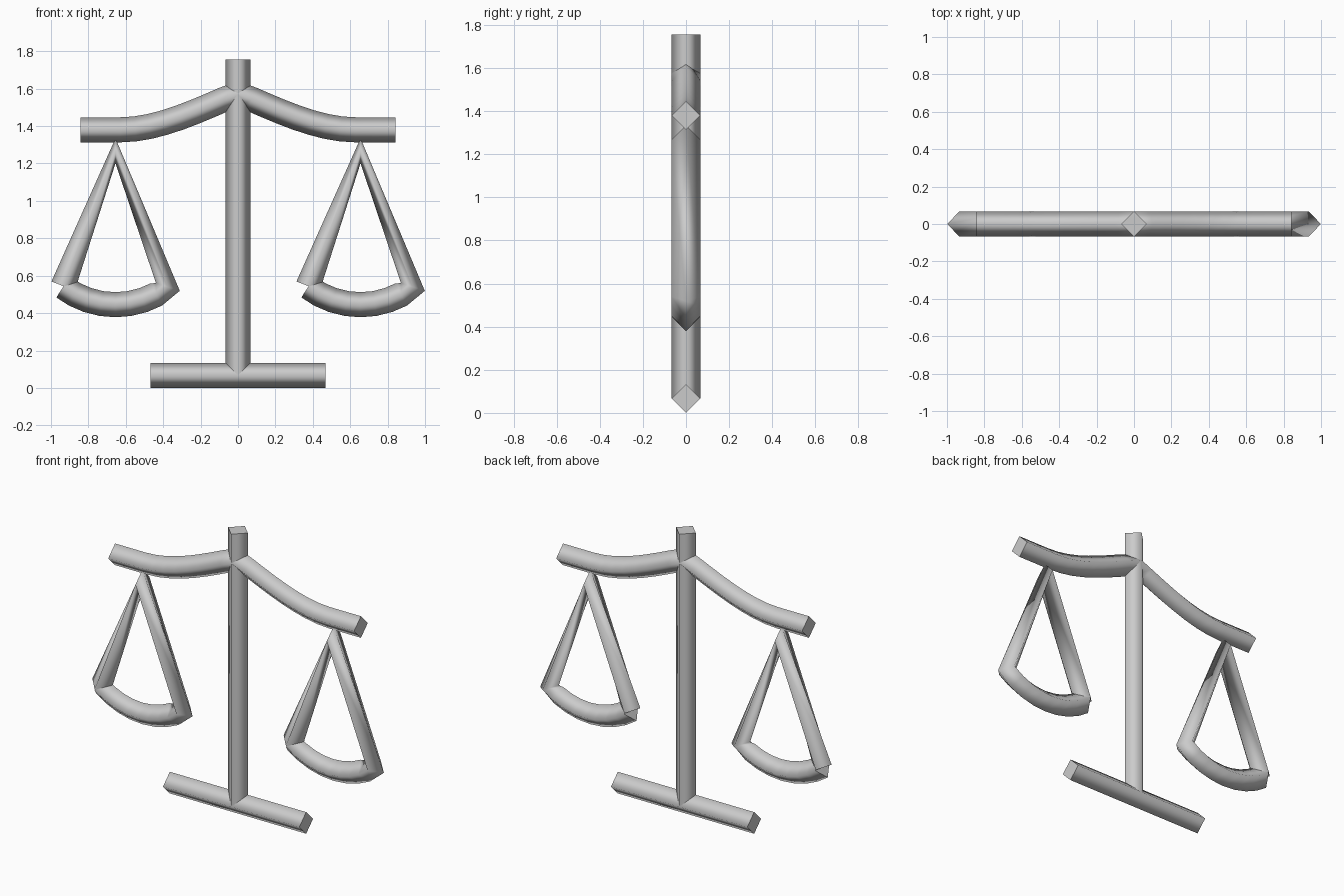
import bpy, bmesh, math
from mathutils import Vector

if "Cube" in bpy.data.objects:
    bpy.data.objects.remove(bpy.data.objects["Cube"])

R = 0.067  # half-diagonal of the square bar

metal = bpy.data.materials.new("grey metal")
metal.diffuse_color = (0.6, 0.6, 0.6, 1)
metal.use_nodes = True
metal.node_tree.nodes["Principled BSDF"].inputs["Base Color"].default_value = metal.diffuse_color


def bar(name, path):
    """Sweep a diamond section along a path of (x, z) points, with flat end caps."""
    pts = [Vector((x, 0, z)) for x, z in path]
    bm = bmesh.new()
    rings = []
    for i, p in enumerate(pts):
        t = Vector()
        if i > 0:
            t += (p - pts[i - 1]).normalized()
        if i < len(pts) - 1:
            t += (pts[i + 1] - p).normalized()
        t.normalize()
        n, y = Vector((-t.z, 0, t.x)) * R, Vector((0, R, 0))
        rings.append([bm.verts.new(p + o) for o in (n, y, -n, -y)])
    for a, b in zip(rings, rings[1:]):
        for k in range(4):
            j = (k + 1) % 4
            bm.faces.new((a[k], a[j], b[j], b[k])).smooth = True
    for ring in (rings[0], rings[-1]):
        cap = bm.faces.new(ring)
        for e in cap.edges:
            e.smooth = False
    bmesh.ops.recalc_face_normals(bm, faces=bm.faces)
    mesh = bpy.data.meshes.new(name)
    bm.to_mesh(mesh)
    bm.free()
    mesh.materials.append(metal)
    obj = bpy.data.objects.new(name, mesh)
    bpy.context.collection.objects.link(obj)
    return obj


def bezier(a, b, c, d, n):
    return [tuple((1 - t) ** 3 * p + 3 * t * (1 - t) ** 2 * q + 3 * t * t * (1 - t) * r + t ** 3 * s
                  for p, q, r, s in zip(a, b, c, d))
            for t in (i / n for i in range(n + 1))]


# Base and post
bar("base", [(-0.467, R), (0.467, R)])
bar("post", [(0, R), (0, 1.755)])

# Beam: curved arm mirrored about the post, with straight tips
arm = bezier((0, 1.575), (0.2, 1.49), (0.42, 1.38), (0.63, 1.38), 8) + [(0.842, 1.38)]
bar("beam", [(-x, z) for x, z in reversed(arm)] + arm[1:])

# Hanging pans: two stays and a curved dish in one bent bar
half, rim, sag = 0.28, 0.54, 0.095
rad = (half ** 2 + sag ** 2) / (2 * sag)
ang = math.asin(half / rad)
for name, cx in (("left_pan", -0.655), ("right_pan", 0.655)):
    dish = []
    for i in range(9):
        a = ang * (1 - i / 4)
        dish.append((cx + rad * math.sin(a), rim - sag + rad * (1 - math.cos(a))))
    bar(name, [(cx - half, rim + 0.005), (cx, 1.268)] + dish)
